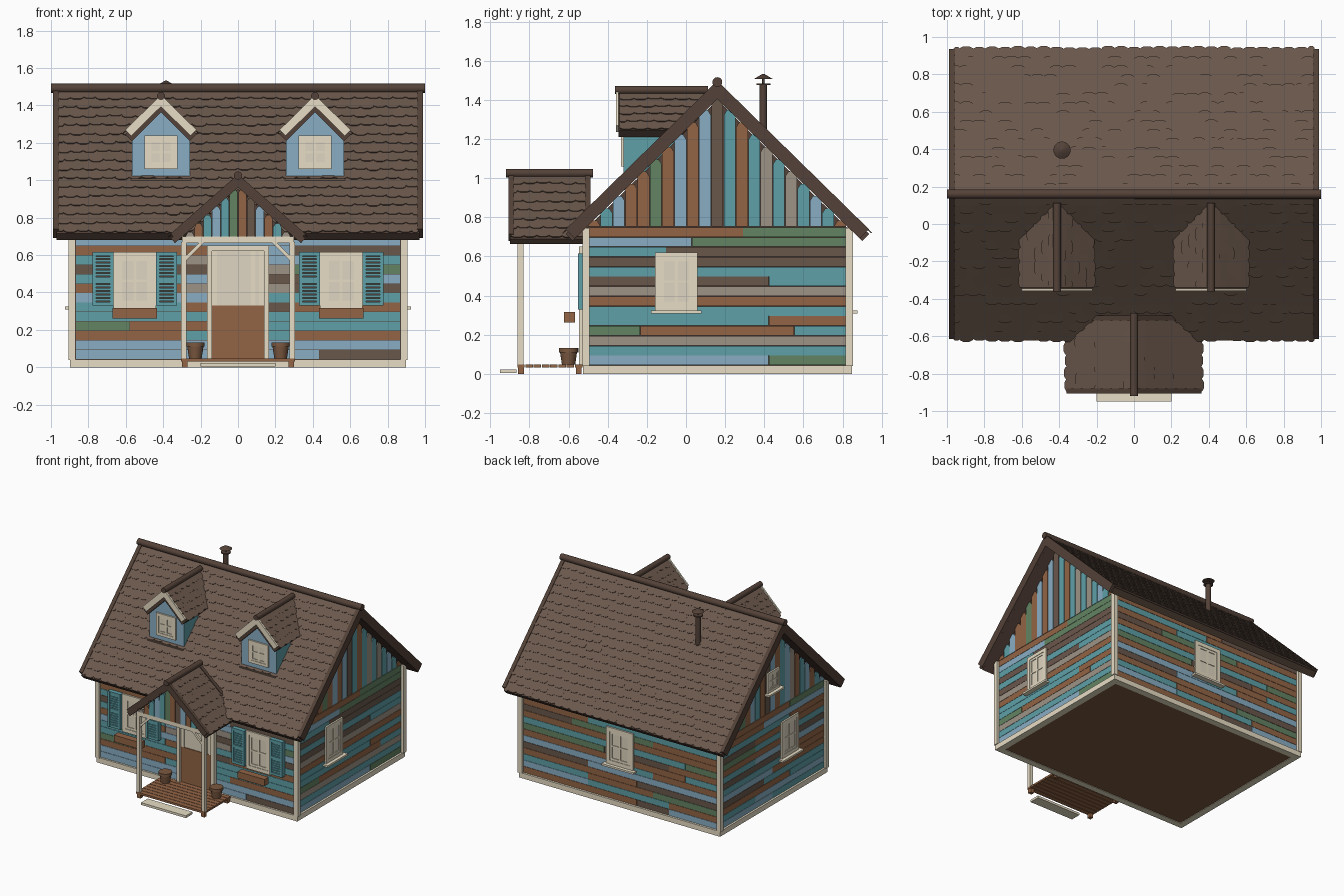
import bpy, bmesh, random
from math import radians, sqrt
from itertools import groupby
from mathutils import Matrix, Vector

random.seed(4)
cube = bpy.data.objects.get("Cube")
if cube:
    bpy.data.objects.remove(cube)

# Flat colours (display values, converted to linear)
PALETTE = {"cream": (.91, .87, .77), "pane": (.87, .83, .75), "wood": (.57, .395, .28),
           "teal": (.37, .62, .65), "blue": (.53, .675, .76), "green": (.39, .51, .39),
           "taupe": (.61, .57, .52), "roof_brown": (.415, .345, .30),
           "trim_brown": (.33, .265, .23), "floor_brown": (.48, .35, .26)}
MATS = {}
for key, rgb in PALETTE.items():
    mat = bpy.data.materials.new(key)
    mat.use_nodes = True
    colour = [c ** 2.2 for c in rgb] + [1]
    mat.diffuse_color = colour
    mat.node_tree.nodes["Principled BSDF"].inputs["Base Color"].default_value = colour
    MATS[key] = mat
PLANKS = ["blue", "teal", "green", "wood", "roof_brown", "taupe"]
CODE = "BTGWDA"


def frame(x, y, turn=0):
    """Local x runs along a wall, local -y points outward."""
    return Matrix.Translation((x, y, 0)) @ Matrix.Rotation(radians(turn), 4, "Z")


class Part:
    def __init__(self, name, *mats, at=Matrix()):
        self.name, self.mats, self.at, self.bm = name, mats, at, bmesh.new()

    def solid(self, low, high, m=0):
        a = [self.bm.verts.new(p) for p in low]
        b = [self.bm.verts.new(p) for p in high]
        loops = [a[::-1], b]
        for i in range(len(a)):
            j = (i + 1) % len(a)
            loops.append([a[i], a[j], b[j], b[i]])
        for loop in loops:
            self.bm.faces.new(loop).material_index = m

    def prism(self, pts, y0, y1, m=0):
        self.solid([(x, y0, z) for x, z in pts], [(x, y1, z) for x, z in pts], m)

    def box(self, x0, x1, y0, y1, z0, z1, m=0):
        self.prism([(x0, z0), (x1, z0), (x1, z1), (x0, z1)], y0, y1, m)

    def tube(self, p, q, r, r_end=None, sides=20):
        p, q = Vector(p), Vector(q)
        spin = (q - p).to_track_quat("Z", "Y").to_matrix().to_4x4()
        bmesh.ops.create_cone(self.bm, cap_ends=True, segments=sides, radius1=r,
                              radius2=r if r_end is None else r_end, depth=(q - p).length,
                              matrix=Matrix.Translation((p + q) / 2) @ spin)

    def done(self, smooth=False):
        bmesh.ops.recalc_face_normals(self.bm, faces=self.bm.faces)
        me = bpy.data.meshes.new(self.name)
        self.bm.to_mesh(me)
        self.bm.free()
        for key in self.mats:
            me.materials.append(MATS[key])
        if smooth:
            me.polygons.foreach_set("use_smooth", [True] * len(me.polygons))
            me.set_sharp_from_angle(angle=radians(40))
        ob = bpy.data.objects.new(self.name, me)
        ob.matrix_world = self.at
        bpy.context.collection.objects.link(ob)


def shingles(part, side, apex, half, eave, y0, y1, rows, cols):
    down = Vector((side * half, 0, eave - apex))
    step, w = down.length / rows, (y1 - y0) / cols
    down.normalize()
    up = Vector((-down.z * side, 0, abs(down.x)))
    for r in range(rows):
        top = max(0, (r - .3) * step)
        for c in range(cols + r % 2):
            start = y0 + (c - .5 * (r % 2)) * w
            ya, yb = max(y0, start), min(y1, start + w)
            low, cut = (r + 1) * step + random.uniform(-.004, .008), (yb - ya) * .25
            mid = low - .16 * step
            outline = [(top, ya), (top, yb), (mid, yb), (low, yb - cut), (low, ya + cut), (mid, ya)]
            base = [Vector((0, y, apex)) + down * v + up * (.003 + .008 * (v - top) / (low - top))
                    for v, y in outline]
            part.solid(base, [p + up * .005 for p in base])


def roof(name, at, y0, y1, apex, half, eave, rows, cols, thick, rake, rake_mat, ends, board,
         ridge, over):
    """Ridge runs along local y, slopes fall toward -x and +x."""
    run = sqrt(half ** 2 + (apex - eave) ** 2)
    cos, sin = half / run, (apex - eave) / run

    def section(side, t, lift):
        return [(0, apex + lift), (side * half, eave + lift),
                (side * (half - t * sin), eave + lift - t * cos), (0, apex + lift - t / cos)]
    deck = Part(name + "_deck", "trim_brown", at=at)
    tiles = Part(name + "_shingles", "roof_brown", at=at)
    boards = Part(name + "_bargeboards", rake_mat, at=at)
    for side in (-1, 1):
        deck.prism(section(side, thick, 0), y0 + .005, y1 - .005)
        shingles(tiles, side, apex, half, eave, y0 + .01, y1 - .01, rows, cols)
        for end in ends:
            boards.prism(section(side, rake, .024), end - board, end + board)
    for p in (deck, tiles, boards):
        p.done()
    cap = Part(name + "_ridge_cap", "trim_brown", at=at)
    cap.tube((0, y0 - over, apex + .017), (0, y1 + over, apex + .017), ridge)
    cap.done(True)


def siding(name, at, half, rows, z0=.045, pitch=.0504):
    part = Part(name, *PLANKS, at=at)
    for r, row in enumerate(rows.split()):
        i, unit = 0, 2 * half / len(row)
        for code, run in groupby(row):
            n = len(list(run))
            part.box(i * unit - half + .001, (i + n) * unit - half - .001, 0, .02,
                     z0 + r * pitch, z0 + (r + 1) * pitch - .002, CODE.index(code))
            i += n
    part.done()


def gable_siding(name, at, half, z0, apex, codes):
    part, w = Part(name, *PLANKS, at=at), 2 * half / len(codes)
    for i, code in enumerate(codes):
        a, b = i * w - half + .0015, (i + 1) * w - half - .0015
        top = max(z0 + .01, apex - (apex - z0) * abs(a + b) / 2 / half)
        sh, c = max(z0 + .005, top - w * .4), w * .25
        part.prism([(a, z0), (b, z0), (b, sh), (b - c, top), (a + c, top), (a, sh)],
                   0, .02, CODE.index(code))
    part.done()


def window(name, at, cx, w, z0, z1, sill=True):
    part = Part(name, "cream", "pane", at=at)
    a, b, e, mid = cx - w / 2, cx + w / 2, w * .13, (z0 + z1) / 2
    for s0, s1, y in ((0, e, -.013), (e, e + w * .08, -.009)):  # casing, then sash
        part.box(a + s0, a + s1, y, .01, z0 + s0, z1 - s0)
        part.box(b - s1, b - s0, y, .01, z0 + s0, z1 - s0)
        part.box(a + s1, b - s1, y, .01, z0 + s0, z0 + s1)
        part.box(a + s1, b - s1, y, .01, z1 - s1, z1 - s0)
    part.box(a + s1, b - s1, -.004, .01, z0 + s1, z1 - s1, 1)
    part.box(cx - .008, cx + .008, -.009, 0, z0 + s1, z1 - s1)
    part.box(a + s1, b - s1, -.009, 0, mid - .006, mid + .006)
    if sill:
        part.box(a - .022, b + .022, -.04, .01, z0 - .015, z0)
    part.done()


FRONT, BACK = frame(0, -.515), frame(0, .835, 180)
RIGHT, LEFT = frame(.885, .16, 90), frame(-.885, .16, -90)
MAIN = frame(0, .16, 90)

# House core, foundation and corner posts
core = Part("house_core", "trim_brown", at=MAIN)
core.prism([(-.67, .04), (.67, .04), (.67, .74), (0, 1.40), (-.67, .74)], -.876, .876)
core.done()
floor = Part("floor_underside", "floor_brown")
floor.box(-.86, .86, -.49, .81, .004, .04)
floor.done()
base = Part("foundation_beams", "cream")
posts = Part("corner_posts", "cream")
for s in (-1, 1):
    base.box(s * .845, s * .897, -.525, .847, 0, .042)
    for y in (-.512, .834):
        posts.box(s * .868, s * .905, y - .018, y + .018, .04, .745)
for y in (-.525, .795):
    base.box(-.845, .845, y, y + .052, 0, .042)
base.done()
posts.done()

# Mixed plank siding, listed from the bottom row up
siding("front_siding", FRONT, .867, """BBBBBBBBBDDD BBBBBBBBBBBB WWWWTTTTWWWW GGWWWWTTTTTT
    TTTTTTTTTTTT TTTTWWDDWWWW BBBBBTTTTTTT WWWWAAAADDDD TTTTBBDDDBBB DDDDDDAAGGGG
    TTTTAAABBTTT WWWWWBBBDDDD BBBBBBBBBBBB TTTTTTTWWWWW""")
siding("right_siding", RIGHT, .655, """BBBBBBBGGG TTTTTTTTTT AAAAAAAAAA GGWWWWWWTT
    TTTTTTTWWW TTTTTTTTTT WWWWWWWWWW AAAAAAAAAA DDDDDDDTTT TTTTTTTTTT
    DDDDDDDDDD TTTDDDDDDD BBBBGGGGGG WWWWWWGGGG""")
siding("back_siding", BACK, .867, """WWWWWWWDDBBB BBBBTTTTTWWW TTTTWWWWGGGG WWWWWWWDDDDD
    DDDDBBBBBBBB BBBBBBTTWWWW WWWWWWWWWWTT GGGGGDDDDWWW TTTTTTTTTTGG WWWWWWWWWWWW
    DDDGGGGGWWWW WWWWTTTTTTTT TTTTTTWWWWWW WWWWWWWDDDDD""")
siding("left_siding", LEFT, .655, """BBBBBBTTTTTT TTTTBBBBBBBB WWWWWWWWTTTT DDDDDTTTTTTT
    BBBBBBWWWWWW TTTTTTTTTWWW DDDDDDDWWWWW TTTTBBBBBBBB WWWWWWWDDDDD GGGGTTTTTTTT
    DDDDWWWWWWWW TTTTTTTTWWWW WWWWWBBBBBBB WWWWWWWWGGGG""")
gable_siding("right_gable_siding", RIGHT, .66, .752, 1.41, "WTBWWGWBWBDTWTATATBTW")
gable_siding("left_gable_siding", LEFT, .66, .752, 1.41, "TWBTGWBTWDBWTBAWTBWTB")

# Roofs over house and porch
roof("main_roof", MAIN, -.975, .975, 1.474, .775, .715, 16, 28, .05, .067,
     "trim_brown", (-.973, .973), .015, .025, .025)
roof("porch_roof", frame(0, 0), -.905, -.49, 1.008, .36, .69, 7, 6, .035, .045,
     "trim_brown", (-.893, -.502), .014, .022, .014)

# Dormers with windows
for s, label in ((-1, "right"), (1, "left")):
    name, x = label + "_dormer", s * .412
    body = Part(name + "_body", "blue", "teal", at=frame(x, 0))
    body.prism([(-.155, 1.0), (.155, 1.0), (.155, 1.25), (0, 1.40), (-.155, 1.25)], -.32, .05)
    for f in body.bm.faces:
        xs = [round(v.co.x, 3) for v in f.verts]
        f.material_index = int(min(xs) == max(xs))
    body.done()
    apron = Part(name + "_apron", "roof_brown", at=frame(x, 0))
    apron.box(-.16, .16, -.34, -.31, .99, 1.01)
    apron.done()
    window(name + "_window", frame(x, -.32), 0, .175, 1.06, 1.24, False)
    roof(name + "_roof", frame(x, 0), -.35, .10, 1.433, .19, 1.245, 5, 6, .05, .045,
         "cream", (-.351,), .006, .021, .012)

# Wall windows
window("right_window", RIGHT, -.21, .215, .325, .62)
window("left_window", LEFT, .21, .215, .325, .62)
window("left_gable_window", LEFT, 0, .15, .92, 1.08)
window("back_window", BACK, 0, .24, .325, .62)

# Front windows with louvred shutters and planters
for s, label in ((-1, "right"), (1, "left")):
    cx = s * .552
    window("front_%s_window" % label, FRONT, cx, .225, .31, .615, False)
    shutters = Part("front_%s_shutters" % label, "teal", "trim_brown", at=FRONT)
    for t in (-1, 1):
        a, b = cx + t * .17 - .056, cx + t * .17 + .056
        shutters.box(a + .005, b - .005, -.02, 0, .335, .61, 1)
        for x in (a, b - .018):
            shutters.box(x, x + .018, -.036, 0, .33, .615)
        for z in (.33, .462, .595):
            shutters.box(a + .018, b - .018, -.034, 0, z, z + .02)
        for k in range(12):
            z = .355 + k * .0185 + (.022 if k > 5 else 0)
            shutters.box(a + .018, b - .018, -.03, 0, z, z + .013)
    shutters.done()
    planter = Part("front_%s_planter" % label, "wood", at=FRONT)
    planter.box(cx - .12, cx + .12, -.107, -.053, .262, .316)
    planter.done()

# Front door
door = Part("front_door", "wood", "pane", "cream", at=FRONT)
door.box(-.138, .138, -.014, .01, .045, .33)
door.box(-.138, .138, -.008, .01, .33, .625, 1)
for x in (-.138, .068, .112):
    door.box(x, x + .025, -.014, 0, .33, .622, 2)
for s in (-1, 1):
    door.box(s * .138, s * .167, -.032, 0, .045, .65, 2)
door.box(-.138, .138, -.032, 0, .622, .65, 2)
door.done()

# Porch deck, step, posts and gable
deck = Part("porch_deck", "wood")
for k in range(8):
    deck.box(-.305, .305, -.862 + k * .042, -.824 + k * .042, .032, .048)
for x in (-.285, .285):
    for y in (-.842, -.548):
        deck.box(x - .015, x + .015, y - .015, y + .015, 0, .04)
deck.done()
step = Part("porch_step", "cream")
step.box(-.2, .2, -.95, -.865, .004, .022)
step.done()
porch = Part("porch_posts_and_beams", "cream")
porch.box(-.3, .3, -.862, -.828, .665, .70)
for s in (-1, 1):
    porch.box(s * .275, s * .305, -.86, -.83, .048, .67)
    porch.box(s * .275, s * .3, -.83, -.52, .668, .695)
    porch.prism([(s * .278, .57), (s * .278, .595), (s * .205, .668), (s * .18, .668)], -.854, -.836)
porch.done()
back = Part("porch_gable_backing", "trim_brown")
back.prism([(-.28, .70), (.28, .70), (0, .955)], -.85, -.835)
back.done()
gable_siding("porch_gable_siding", frame(0, -.867), .28, .70, .975, "AWTBTGWDBWTA")

# Flower pots and stove pipe
for s, label in ((-1, "right"), (1, "left")):
    pot = Part(label + "_pot", "floor_brown")
    pot.tube((s * .228, -.6, .048), (s * .228, -.6, .115), .034, .044)
    pot.tube((s * .228, -.6, .11), (s * .228, -.6, .132), .05)
    pot.done(True)
pipe = Part("stove_pipe", "trim_brown")
for z0, z1, r0, r1 in ((1.2, 1.475, .02, .02), (1.475, 1.484, .036, .036),
                       (1.48, 1.51, .006, .006), (1.508, 1.533, .046, .004)):
    pipe.tube((-.385, .395, z0), (-.385, .395, z1), r0, r1)
pipe.done(True)
